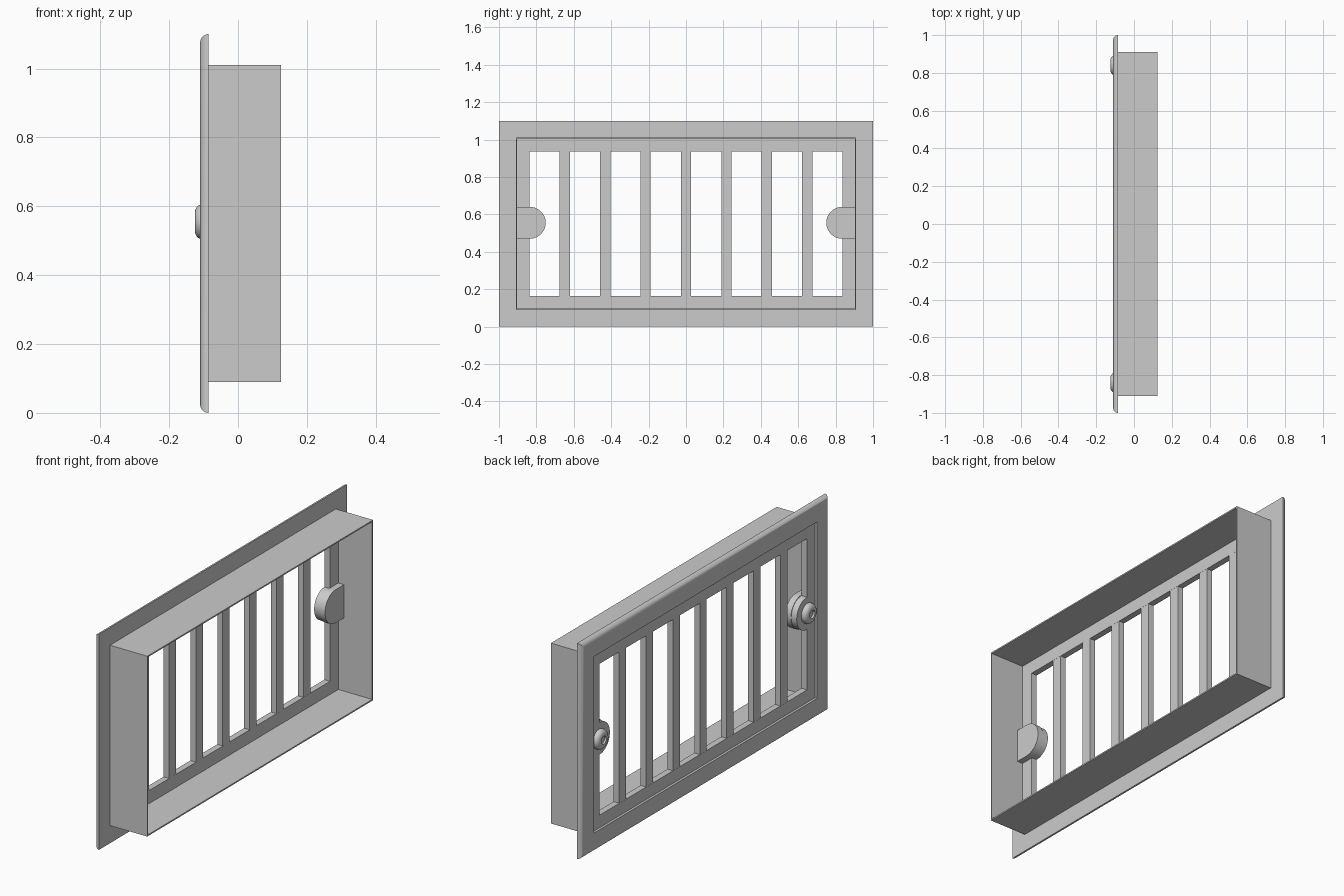
import bpy, bmesh
from math import sin, cos, pi, radians

if "Cube" in bpy.data.objects:
    bpy.data.objects.remove(bpy.data.objects["Cube"])

HY, H = 1.0, 1.1      # half width, full height
MID = 0.555           # height of the fixing tabs


def make(name, verts, faces, smooth=False):
    me = bpy.data.meshes.new(name)
    me.from_pydata(verts, [], faces)
    bm = bmesh.new()
    bm.from_mesh(me)
    bmesh.ops.recalc_face_normals(bm, faces=bm.faces)
    bm.to_mesh(me)
    bm.free()
    ob = bpy.data.objects.new(name, me)
    bpy.context.collection.objects.link(ob)
    if smooth:
        bpy.context.view_layer.objects.active = ob
        bpy.ops.object.select_all(action='DESELECT')
        ob.select_set(True)
        bpy.ops.object.shade_smooth_by_angle(angle=radians(30))
    return ob


def rings_to_faces(rings, n, close):
    count = rings if close else rings - 1
    return [(i * n + j, i * n + (j + 1) % n,
             (i + 1) % rings * n + (j + 1) % n, (i + 1) % rings * n + j)
            for i in range(count) for j in range(n)]


def frame(name, profile, smooth=False):
    """Mitred rectangular frame; profile = closed list of (x, inset)."""
    verts = []
    for x, d in profile:
        a, b, t = HY - d, d, H - d
        verts += [(x, -a, b), (x, a, b), (x, a, t), (x, -a, t)]
    return make(name, verts, rings_to_faces(len(profile), 4, True), smooth)


def box(name, x0, x1, y0, y1, z0, z1):
    verts = [(x, y, z) for x in (x0, x1)
             for y, z in ((y0, z0), (y1, z0), (y1, z1), (y0, z1))]
    return make(name, verts, rings_to_faces(2, 4, False) + [(0, 1, 2, 3), (4, 5, 6, 7)])


def tab(name, side, x0, x1, r):
    """Slab with one round end pointing to the centre."""
    pts = [(0.905, MID + r)]
    pts += [(0.835 - r * sin(pi * i / 24), MID + r * cos(pi * i / 24)) for i in range(25)]
    pts += [(0.905, MID - r)]
    n = len(pts)
    verts = [(x, side * y, z) for x in (x0, x1) for y, z in pts]
    make(name, verts, rings_to_faces(2, n, False) +
         [tuple(range(n)), tuple(range(n, 2 * n))], True)


def screw(name, y):
    """Domed screw head with a small round socket."""
    prof = [(-0.09, 0.05), (-0.108, 0.05), (-0.115, 0.0475), (-0.121, 0.041),
            (-0.1245, 0.033), (-0.125, 0.026), (-0.125, 0.02), (-0.116, 0.018)]
    n = 32
    verts = [(x, y + r * cos(2 * pi * j / n), MID + r * sin(2 * pi * j / n))
             for x, r in prof for j in range(n)]
    last = (len(prof) - 1) * n
    make(name, verts, rings_to_faces(len(prof), n, False) +
         [tuple(range(n)), tuple(range(last, last + n))], True)


# front flange with quarter-round outer edge
arc = [(-0.085 - 0.025 * sin(pi / 2 * i / 8), 0.025 * (1 - cos(pi / 2 * i / 8)))
       for i in range(9)]
frame("flange", arc + [(-0.11, 0.1), (-0.085, 0.1)], True)

# thin sleeve behind the flange
frame("sleeve", [(-0.09, 0.09), (0.125, 0.09), (0.125, 0.097), (-0.09, 0.097)])

# recessed panel around the window
frame("grille_panel", [(-0.098, 0.095), (-0.066, 0.095), (-0.066, 0.164), (-0.098, 0.164)])

# vertical bars
for i in range(-3, 4):
    y = i * 0.2165
    box(f"bar_{i + 4}", -0.0975, -0.0665, y - 0.028, y + 0.028, 0.155, 0.945)

# fixing tabs and screws on both sides
for side, label in ((-1, "left"), (1, "right")):
    tab(f"tab_front_{label}", side, -0.0975, -0.066, 0.082)
    tab(f"tab_back_{label}", side, -0.0665, -0.034, 0.085)
    screw(f"screw_{label}", side * 0.84)
